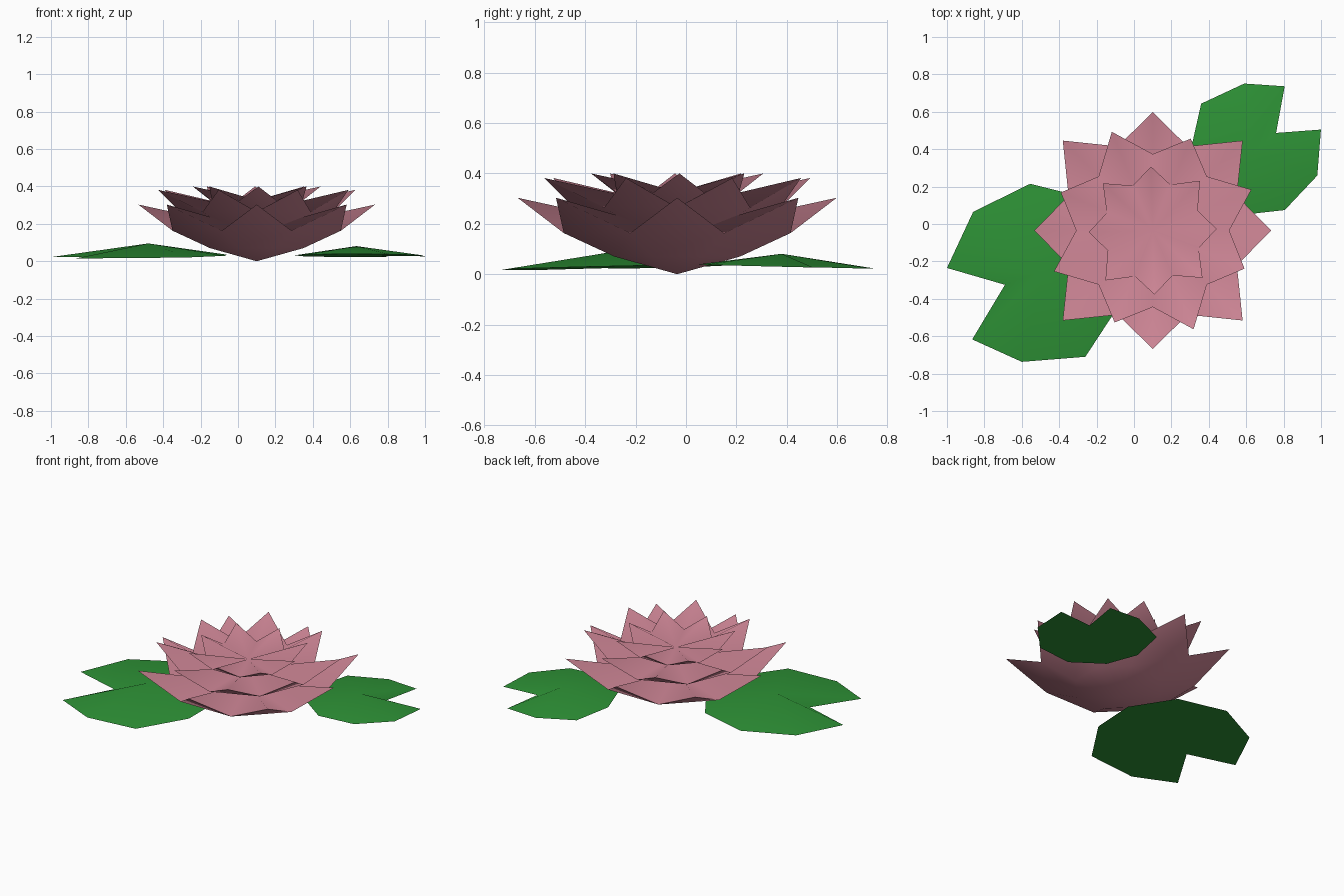
import bpy
from math import sin, cos, radians, pi
from mathutils import Matrix, Vector

if "Cube" in bpy.data.objects:
    bpy.data.objects.remove(bpy.data.objects["Cube"], do_unlink=True)


def make_material(name, color):
    mat = bpy.data.materials.new(name)
    mat.use_nodes = True
    mat.diffuse_color = color
    mat.node_tree.nodes["Principled BSDF"].inputs["Base Color"].default_value = color
    return mat


def make_object(name, verts, faces, mat, matrix):
    mesh = bpy.data.meshes.new(name)
    mesh.from_pydata([matrix @ Vector(v) for v in verts], [], faces)
    mesh.materials.append(mat)
    mesh.shade_smooth()
    mesh.set_sharp_from_angle(angle=radians(60))
    obj = bpy.data.objects.new(name, mesh)
    bpy.context.collection.objects.link(obj)
    return obj


pink = make_material("petal pink", (0.65, 0.25, 0.32, 1))
green = make_material("leaf green", (0.027, 0.29, 0.037, 1))


# One ring of petals: an eight-sided bowl, a pointed petal on every side,
# closed on top by petal ridges that run from the tips to the centre
def petal_ring(name, scale, height, turn):
    n = 8
    verts, faces = [(0, 0, 0)], []
    for radius, z in ((0.27, 0.07), (0.487, 0.163)):
        for i in range(n):
            a = (i - 0.5) * 2 * pi / n
            verts.append((radius * cos(a), radius * sin(a), z))
    for i in range(n):
        a = i * 2 * pi / n
        tip = 0.68 if i % 2 else 0.633
        verts.append((tip * cos(a), tip * sin(a), 0.303))
    top = len(verts)
    verts.append((0, 0, 0.165))
    for i in range(n):
        j = (i + 1) % n
        low, low2, rim, rim2 = 1 + i, 1 + j, 1 + n + i, 1 + n + j
        tip = 1 + 2 * n + i
        faces += [(0, low2, low), (low, low2, rim2, rim), (rim, rim2, tip),
                  (top, rim, tip), (top, tip, rim2)]
    matrix = (Matrix.Translation((0.1, -0.035, height))
              @ Matrix.Rotation(radians(turn), 4, "Z") @ Matrix.Scale(scale, 4))
    make_object(name, verts, faces, pink, matrix)


petal_ring("outer_petals", 1.0, 0.0, 0)
petal_ring("middle_petals", 0.84, 0.127, -22.5)
petal_ring("inner_petals", 0.54, 0.236, 1.5)

# Notched lily pad outline, ending at the notch
outline = [(-1, -0.235), (-0.86, 0.065), (-0.555, 0.215), (-0.235, 0.135),
           (-0.06, -0.13), (-0.07, -0.42), (-0.26, -0.71), (-0.6, -0.737),
           (-0.865, -0.617), (-0.69, -0.325)]


# Shallow cone fanned from a raised centre over a slightly tilted flat base
def lily_pad(name, matrix):
    count = len(outline)
    verts = [(x, y, 0.0385 + 0.0115 * x + 0.021 * y) for x, y in outline]
    verts.append((-0.48, -0.25, 0.095))
    faces = [((i + 1) % count, i, count) for i in range(count)]
    faces.append(tuple(range(count)))
    obj = make_object(name, verts, faces, green, matrix)
    # Crisp rim between the top and the base
    for edge in obj.data.edges:
        edge.use_edge_sharp = count not in edge.vertices


lily_pad("large_leaf", Matrix.Identity(4))
lily_pad("small_leaf", Matrix.Translation((0.363, 0.08, 0.01))
         @ Matrix.Rotation(radians(200.5), 4, "Z") @ Matrix.Scale(0.745, 4))
